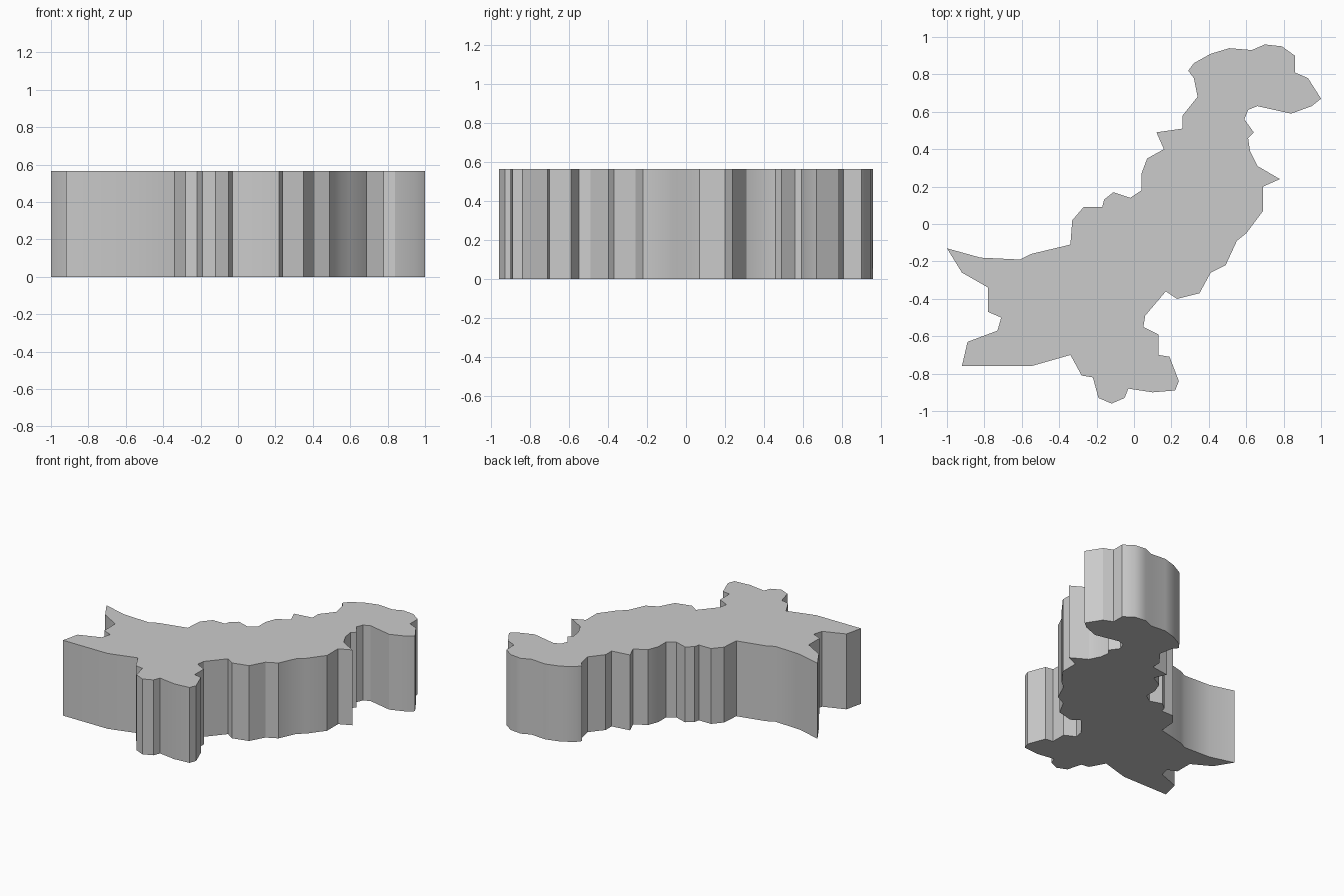
import bpy
import bmesh
import math

HEIGHT = 0.565

# Outline of the slab in hundredths of a unit, clockwise from the west tip
OUTLINE = [
    # north-west edge
    (-100, -13), (-82, -18), (-61, -19), (-55, -16), (-34, -11), (-33, 2),
    (-27, 9), (-17, 9), (-16, 13), (-11, 17), (-2, 14), (4, 18), (4, 27),
    (7, 35), (16, 40), (12, 49), (26, 51), (26, 58), (34, 68), (32, 78), (29, 82),
    # northern head
    (32, 86), (41, 91), (51, 94), (63, 93), (70, 96), (79, 95), (86, 90),
    (86, 81), (93, 78), (100, 67), (95, 63), (84, 59), (66, 63), (61, 61),
    # eastern edge
    (59, 56), (64, 49), (61, 46), (62, 39), (66, 31), (78, 24), (69, 20),
    (69, 7), (60, -5), (55, -9), (49, -22), (41, -26), (35, -37), (23, -40),
    (17, -36), (6, -49), (5, -55),
    # southern lobe
    (13, -59), (13, -70), (19, -71), (24, -84), (22, -89), (10, -90),
    (-3, -88), (-5, -93), (-12, -96), (-19, -93), (-22, -82), (-28, -81),
    (-34, -70), (-55, -76),
    # south-west foot
    (-92, -76), (-89, -63), (-73, -57), (-71, -50), (-78, -47), (-78, -34),
    (-92, -26),
]


def make_material(name, colour):
    """Create one plain material for viewport and render."""
    material = bpy.data.materials.new(name)
    material.diffuse_color = colour
    material.use_nodes = True
    shader = next(n for n in material.node_tree.nodes if n.type == 'BSDF_PRINCIPLED')
    shader.inputs["Base Color"].default_value = colour
    return material


def extrude_outline(name, outline, height, material):
    """Fill a flat outline and raise it into a solid slab."""
    bm = bmesh.new()
    corners = [bm.verts.new((x / 100, y / 100, 0)) for x, y in outline]
    base = bm.faces.new(corners)
    raised = bmesh.ops.extrude_face_region(bm, geom=[base], use_keep_orig=True)
    top = [item for item in raised["geom"] if isinstance(item, bmesh.types.BMVert)]
    bmesh.ops.translate(bm, verts=top, vec=(0, 0, height))
    bmesh.ops.recalc_face_normals(bm, faces=bm.faces)
    mesh = bpy.data.meshes.new(name)
    bm.to_mesh(mesh)
    bm.free()
    mesh.materials.append(material)
    slab = bpy.data.objects.new(name, mesh)
    bpy.context.collection.objects.link(slab)
    return slab


default_cube = bpy.data.objects.get("Cube")
if default_cube:
    bpy.data.objects.remove(default_cube, do_unlink=True)

# Single solid slab, with gentle bends shaded smooth and corners kept sharp
grey = make_material("light grey", (0.6, 0.6, 0.6, 1))
slab = extrude_outline("country_slab", OUTLINE, HEIGHT, grey)
bpy.ops.object.select_all(action='DESELECT')
slab.select_set(True)
bpy.context.view_layer.objects.active = slab
bpy.ops.object.shade_smooth_by_angle(angle=math.radians(30))
